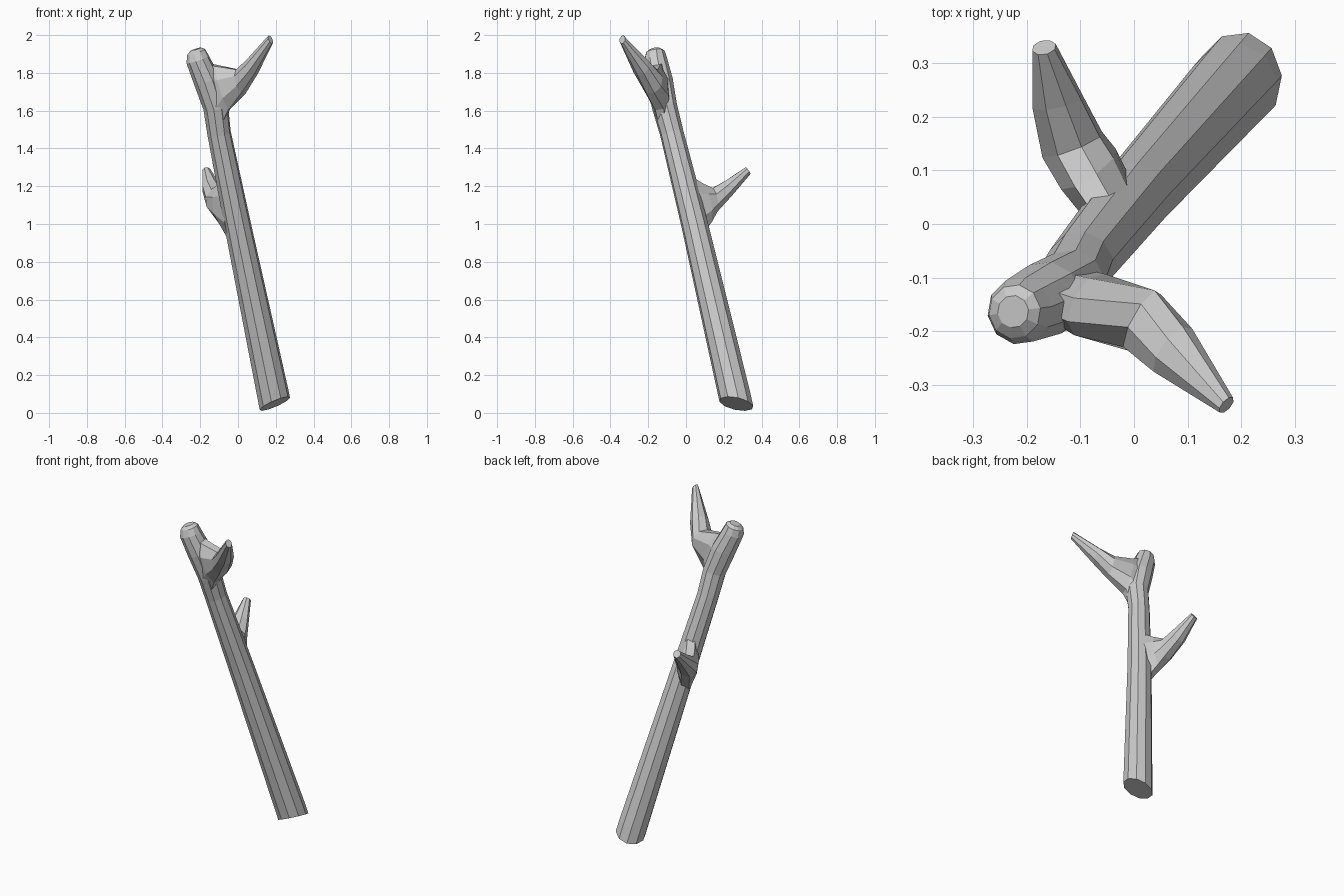
import bpy, bmesh, math
from mathutils import Vector as V

if "Cube" in bpy.data.objects:
    bpy.data.objects.remove(bpy.data.objects["Cube"])


def loft(name, rings, sides, cut=None):
    """Skin closed elliptical rings; each ring is (low point, high point, half width)."""
    bm = bmesh.new()
    rings = [(V(a), V(b), w) for a, b, w in rings]
    mids = [(a + b) / 2 for a, b, w in rings]
    loops = []
    for i, (a, b, w) in enumerate(rings):
        tangent = mids[min(i + 1, len(mids) - 1)] - mids[max(i - 1, 0)]
        v = (b - a) / 2
        u = v.cross(tangent).normalized() * w
        angles = [2 * math.pi * (k + 0.5) / sides for k in range(sides)]
        loops.append([bm.verts.new(mids[i] + u * math.cos(t) + v * math.sin(t) * 1.03)
                      for t in angles])
    for p, q in zip(loops, loops[1:]):
        for k in range(sides):
            n = (k + 1) % sides
            bm.faces.new((p[k], p[n], q[n], q[k]))
    bm.faces.new(loops[0])
    bm.faces.new(loops[-1])
    # slanted saw cut
    if cut:
        geom = bm.verts[:] + bm.edges[:] + bm.faces[:]
        res = bmesh.ops.bisect_plane(bm, geom=geom, plane_co=cut[0], plane_no=cut[1],
                                     clear_outer=True)
        edges = [e for e in res["geom_cut"] if isinstance(e, bmesh.types.BMEdge)]
        bmesh.ops.contextual_create(bm, geom=edges)
    bmesh.ops.recalc_face_normals(bm, faces=bm.faces)
    mesh = bpy.data.meshes.new(name)
    bm.to_mesh(mesh)
    bm.free()
    obj = bpy.data.objects.new(name, mesh)
    bpy.context.collection.objects.link(obj)
    return obj


# Main stem: centre line points with radii
stem = [((0.22, 0.295, -0.08), 0.084), ((0.185, 0.255, 0.1), 0.084),
        ((-0.003, 0.045, 1.0), 0.070), ((-0.10, -0.075, 1.48), 0.062),
        ((-0.118, -0.113, 1.62), 0.066), ((-0.165, -0.140, 1.76), 0.070),
        ((-0.213, -0.162, 1.87), 0.062), ((-0.222, -0.163, 1.91), 0.050),
        ((-0.225, -0.163, 1.925), 0.030)]
axis = V((-0.2, -0.23, 1)).normalized()
side = axis.cross(V((1, -1, 0))).normalized()
stick = loft("stick", [(V(c) - side * r, V(c) + side * r, r) for c, r in stem], 10,
             cut=((0.2, 0.27, 0.05), (0.42, -0.2, -1)))

# Upper fork with its web against the stem
upper = loft("upper_branch", [
    ((-0.09, -0.12, 1.50), (-0.17, -0.14, 1.86), 0.050),
    ((-0.045, -0.14, 1.60), (-0.12, -0.16, 1.845), 0.060),
    ((0.03, -0.19, 1.69), (0.00, -0.17, 1.82), 0.065),
    ((0.095, -0.24, 1.79), (0.05, -0.23, 1.87), 0.055),
    ((0.182, -0.337, 1.955), (0.162, -0.337, 1.998), 0.018)], 8)

# Lower side twig
lower = loft("lower_branch", [
    ((-0.03, 0.05, 0.90), (-0.04, 0.00, 1.27), 0.050),
    ((-0.08, 0.125, 1.00), (-0.09, 0.08, 1.215), 0.062),
    ((-0.11, 0.16, 1.06), (-0.12, 0.135, 1.19), 0.062),
    ((-0.14, 0.24, 1.145), (-0.145, 0.215, 1.235), 0.050),
    ((-0.165, 0.342, 1.265), (-0.17, 0.315, 1.30), 0.023)], 8)

# Join the branches into one solid
bpy.context.view_layer.objects.active = stick
for branch in (upper, lower):
    mod = stick.modifiers.new("join", "BOOLEAN")
    mod.operation = "UNION"
    mod.solver = "EXACT"
    mod.object = branch
    bpy.ops.object.modifier_apply(modifier=mod.name)
    bpy.data.objects.remove(branch)
